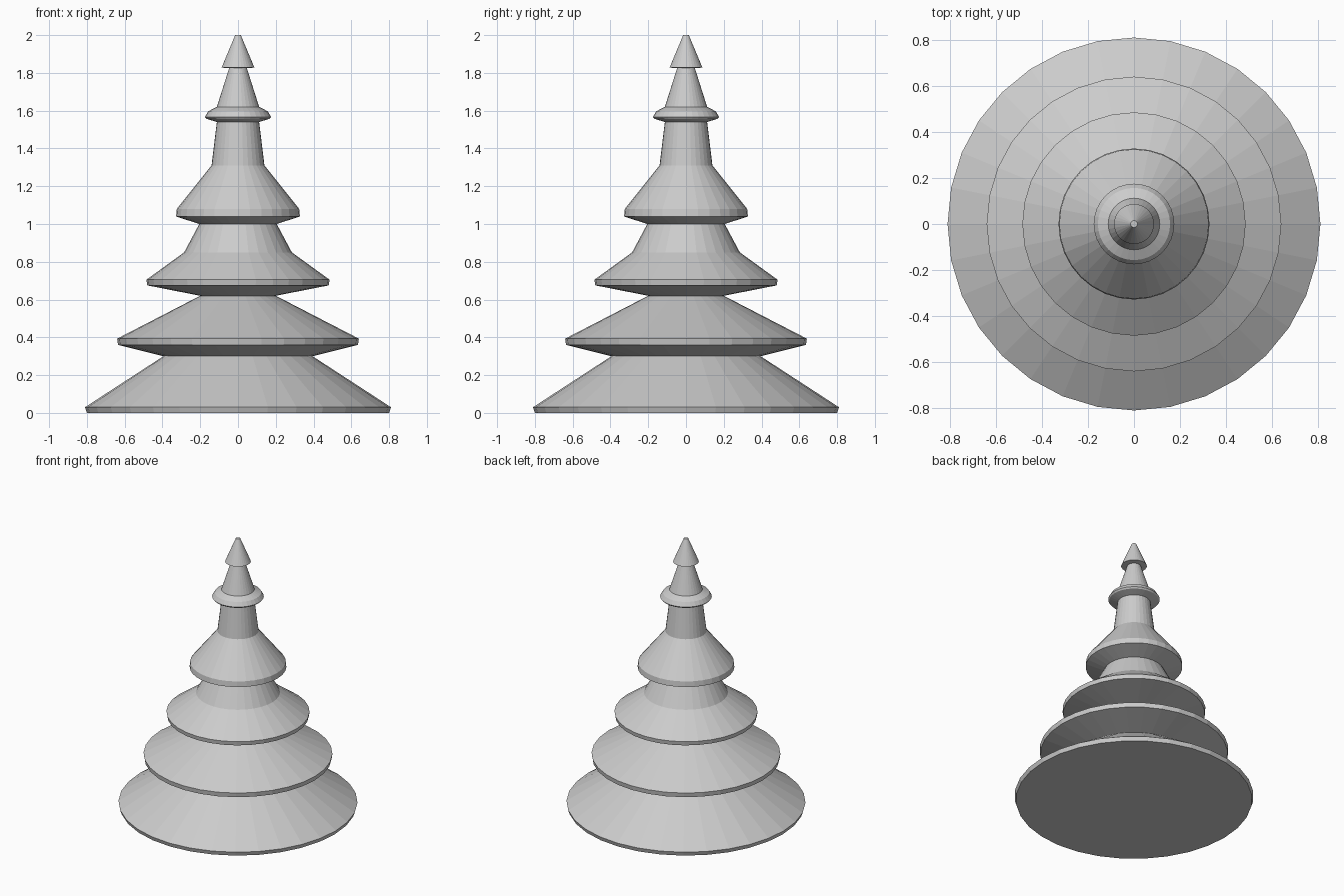
import bpy, bmesh
from math import cos, sin, tau

if "Cube" in bpy.data.objects:
    bpy.data.objects.remove(bpy.data.objects["Cube"])

SIDES = 32

# Each part is a (radius, height) profile that starts where the one below ends
PARTS = {
    "base_tier": [(0.80, 0.0), (0.81, 0.03), (0.395, 0.30)],
    "second_tier": [(0.395, 0.30), (0.635, 0.36), (0.64, 0.393), (0.20, 0.62)],
    "third_tier": [(0.20, 0.62), (0.48, 0.675), (0.485, 0.705), (0.285, 0.85), (0.205, 1.0)],
    "fourth_tier": [(0.205, 1.0), (0.328, 1.04), (0.324, 1.08), (0.14, 1.31)],
    "neck": [(0.14, 1.31), (0.112, 1.54)],
    "collar": [(0.112, 1.54), (0.167, 1.557), (0.175, 1.567), (0.157, 1.597), (0.112, 1.62)],
    "upper_neck": [(0.112, 1.62), (0.047, 1.825)],
    "tip": [(0.047, 1.825), (0.087, 1.828), (0.015, 2.0)],
}


def lathe(name, profile, cap_bottom=False, cap_top=False):
    """Revolve a profile around z with flat facets."""
    bm = bmesh.new()
    rings = [[bm.verts.new((r * cos(tau * i / SIDES), r * sin(tau * i / SIDES), z))
              for i in range(SIDES)] for r, z in profile]
    for low, high in zip(rings, rings[1:]):
        for i in range(SIDES):
            j = (i + 1) % SIDES
            bm.faces.new((low[i], low[j], high[j], high[i]))
    if cap_bottom:
        bm.faces.new(rings[0][::-1])
    if cap_top:
        bm.faces.new(rings[-1])
    mesh = bpy.data.meshes.new(name)
    bm.to_mesh(mesh)
    bm.free()
    bpy.context.collection.objects.link(bpy.data.objects.new(name, mesh))


# Stack the tiers; only the outer ends are capped
for name, profile in PARTS.items():
    lathe(name, profile, name == "base_tier", name == "tip")
